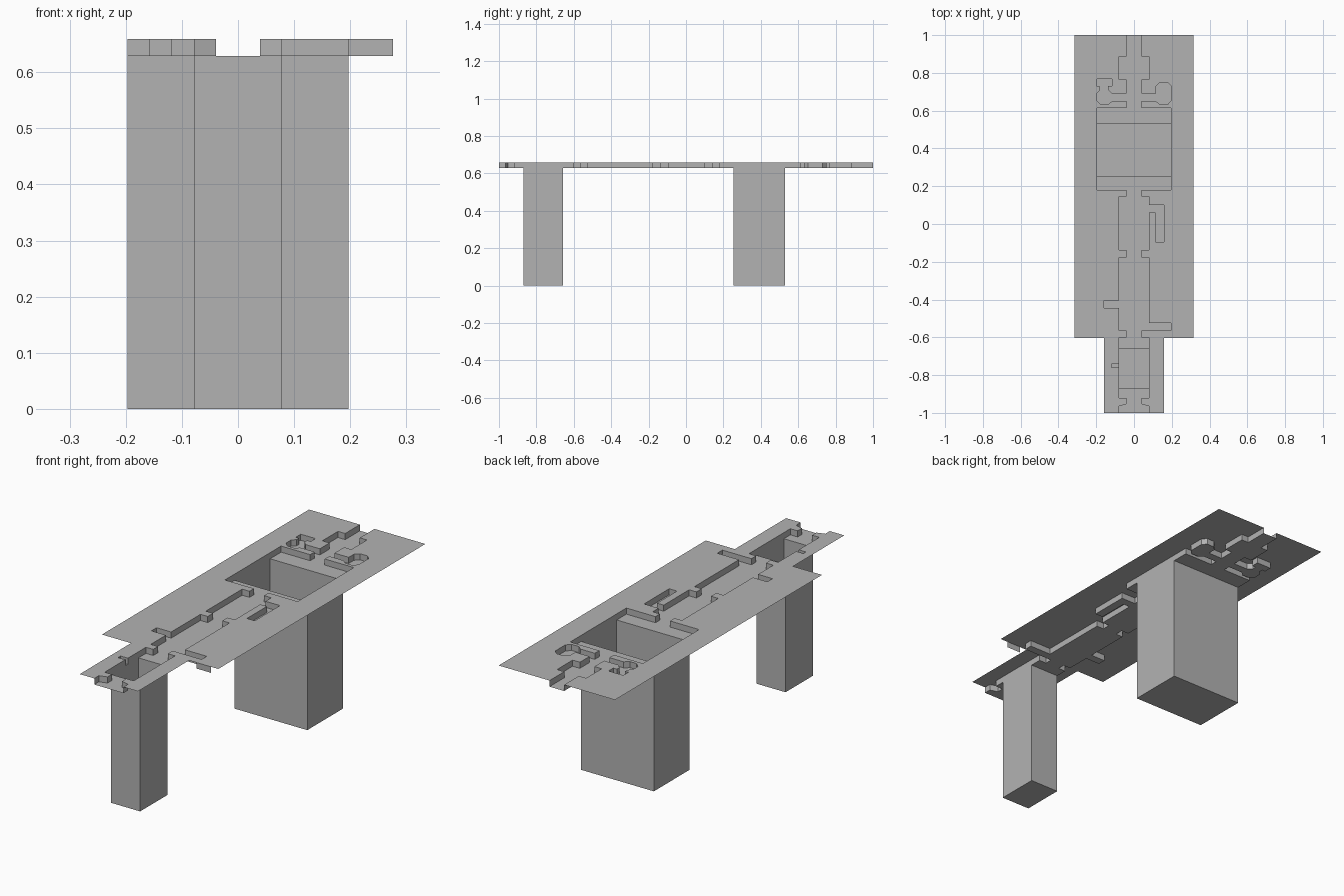
import bpy, bmesh
from mathutils import Vector

if "Cube" in bpy.data.objects:
    bpy.data.objects.remove(bpy.data.objects["Cube"])

TOP, FLOOR = 0.659, 0.629
P = 0.0394  # layout grid step
A, B, C, D, E = P, 2 * P, 3 * P, 4 * P, 5 * P

stone = bpy.data.materials.new("plain_grey")
stone.diffuse_color = (0.45, 0.45, 0.45, 1)
stone.use_nodes = True
stone.node_tree.nodes["Principled BSDF"].inputs["Base Color"].default_value = stone.diffuse_color


def finish(bm, name):
    me = bpy.data.meshes.new(name)
    bm.to_mesh(me)
    bm.free()
    me.materials.append(stone)
    ob = bpy.data.objects.new(name, me)
    bpy.context.collection.objects.link(ob)
    return ob


def flat(bm, pts, z):
    f = bm.faces.new([bm.verts.new((x, y, z)) for x, y in pts])
    f.normal_update()
    if f.normal.z < 0:
        f.normal_flip()


def wall(bm, a, b, z0, z1):
    bm.faces.new([bm.verts.new(v) for v in (
        (*a, z0), (*b, z0), (*b, z1), (*a, z1))])


# Shared corridor outline as (half width, y), back to front
back = [(A, 1), (A, .886), (B, .886), (B, .765), (A, .765), (A, .69)]
room = [(A, .65), (A, .615), (E, .615), (E, .18), (A, .18), (A, .145), (B, .145)]
neck = [(B, -.137), (A, -.137), (A, -.178), (B, -.178)]
entry = [(B, -.92), (A, -.92), (A, -.953), (B, -.965), (B, -1)]


def side(s, *parts):
    return [(s * x, y) for p in parts for x, y in p]


# Side niches that differ left and right
left = side(-1, back, [
    (.117, .69), (.137, .71), (.137, .73), (.117, .73), (.117, .767), (E, .767),
    (E, .728), (.179, .728), (.179, .71), (E, .692), (E, .653), (.175, .632),
    (.138, .632), (.117, .65)], room, neck,
    [(B, -.405), (D, -.405), (D, -.445), (B, -.445), (B, -.563), (A, -.563),
     (A, -.6), (B, -.6), (B, -.74), (C, -.74), (C, -.76), (B, -.76)], entry)
right = side(1, back, [
    (.117, .69), (.117, .73), (.137, .75), (.177, .75), (E, .73), (E, .653),
    (.177, .632), (.137, .632), (.117, .65)], room,
    [(B, .1), (D, .1), (D, -.095), (.115, -.095), (.115, .06), (B, .06)], neck,
    [(B, -.523), (E, -.523), (E, -.563), (A, -.563), (A, -.6), (B, -.6)], entry)

# Top sheet, one half on each side of the sunken corridor
outer = [(D, -1), (D, -.603), (8 * P, -.603), (8 * P, 1)]
bm = bmesh.new()
flat(bm, left + side(-1, outer), TOP)
flat(bm, right + side(1, outer), TOP)
bmesh.ops.triangulate(bm, faces=bm.faces[:])
finish(bm, "top_sheet")

# Low corridor walls
bm = bmesh.new()
for a, b in zip(left, left[1:]):
    wall(bm, a, b, FLOOR, TOP)
for a, b in zip(right, right[1:]):
    wall(bm, b, a, FLOOR, TOP)
wall(bm, (E, -.602), (7 * P, -.602), FLOOR, TOP)
finish(bm, "corridor_walls")

# Corridor floor with openings over the two shafts
shafts = {"rear_shaft": (E, .255, .53), "front_shaft": (B, -.87, -.658)}
bm = bmesh.new()
flat(bm, left + right[::-1], FLOOR)
bmesh.ops.triangulate(bm, faces=bm.faces[:])
cuts = [(Vector((0, y, 0)), Vector((0, 1, 0)))
        for _, y0, y1 in shafts.values() for y in (y0, y1)]
cuts.append((Vector((-B, 0, 0)), Vector((1, 0, 0))))
for co, no in cuts:
    bmesh.ops.bisect_plane(bm, geom=bm.verts[:] + bm.edges[:] + bm.faces[:],
                           plane_co=co, plane_no=no, dist=1e-5)
gone = []
for f in bm.faces:
    c = f.calc_center_median()
    if any(abs(c.x) < w and y0 < c.y < y1 for w, y0, y1 in shafts.values()):
        gone.append(f)
bmesh.ops.delete(bm, geom=gone, context='FACES')
finish(bm, "corridor_floor")

# Deep open-topped shafts that reach the ground
for name, (w, y0, y1) in shafts.items():
    bm = bmesh.new()
    ring = [(-w, y0), (w, y0), (w, y1), (-w, y1)]
    flat(bm, ring, 0)
    for i in range(4):
        wall(bm, ring[(i + 1) % 4], ring[i], 0, FLOOR)
    bmesh.ops.remove_doubles(bm, verts=bm.verts[:], dist=1e-5)
    finish(bm, name)
